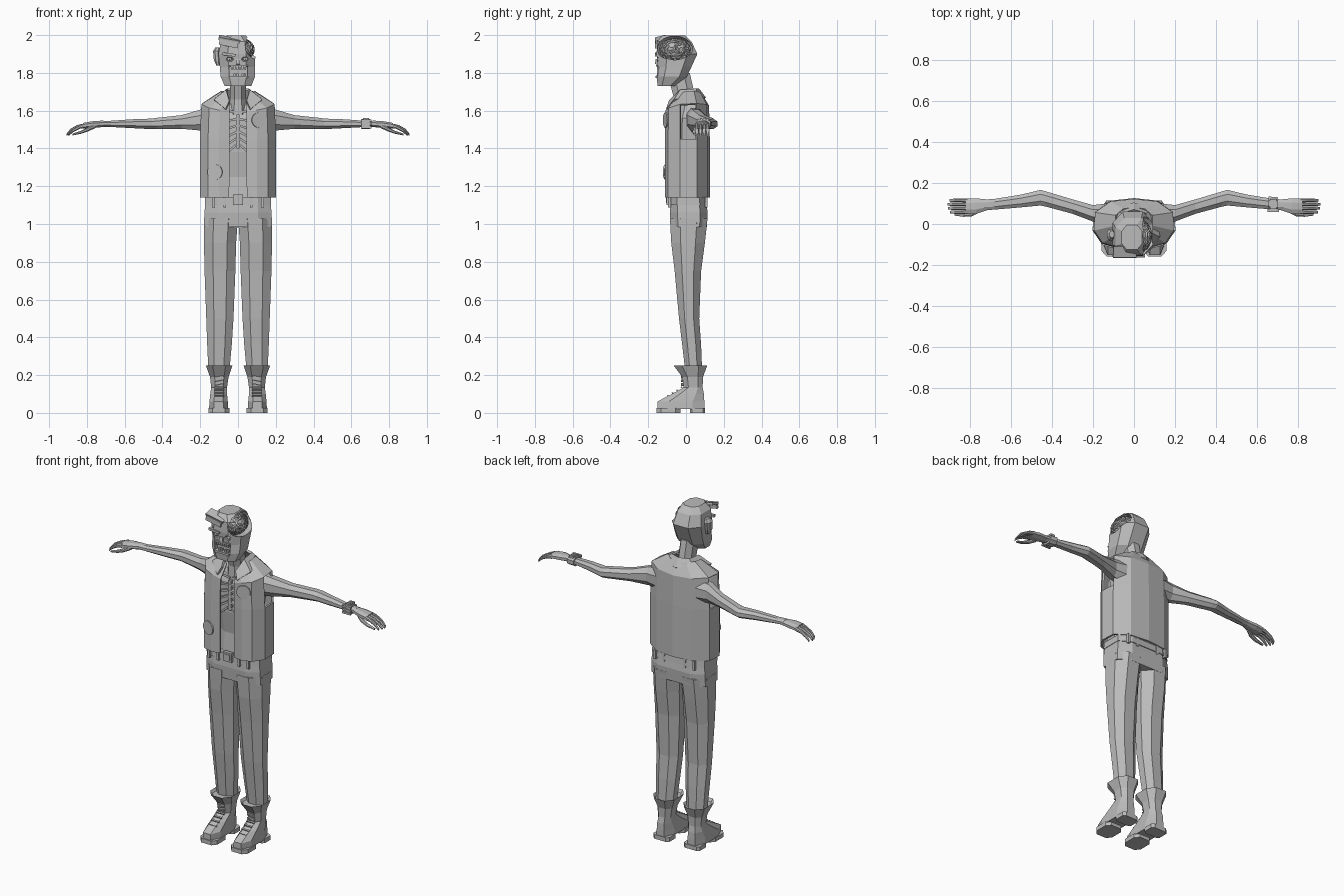
import bpy, bmesh, math, random
from mathutils import Vector

random.seed(4)
if "Cube" in bpy.data.objects:
    bpy.data.objects.remove(bpy.data.objects["Cube"])

grey = bpy.data.materials.new("plain_grey")
grey.use_nodes = True
grey.diffuse_color = (0.5, 0.5, 0.5, 1)
grey.node_tree.nodes["Principled BSDF"].inputs["Base Color"].default_value = (0.5, 0.5, 0.5, 1)


def finish(name, bm):
    bmesh.ops.recalc_face_normals(bm, faces=bm.faces)
    me = bpy.data.meshes.new(name)
    bm.to_mesh(me)
    bm.free()
    me.materials.append(grey)
    ob = bpy.data.objects.new(name, me)
    bpy.context.collection.objects.link(ob)
    return ob


def strip(name, rows, closed=False, skip=()):
    """Skin between rows of points; closed rows are capped."""
    bm = bmesh.new()
    grid = [[bm.verts.new(p) for p in row] for row in rows]
    n = len(rows[0])
    for r, (a, b) in enumerate(zip(grid, grid[1:])):
        for i in range(n if closed else n - 1):
            if (r, i) not in skip:
                j = (i + 1) % n
                bm.faces.new((a[i], a[j], b[j], b[i]))
    if closed:
        bm.faces.new(grid[0])
        bm.faces.new(grid[-1])
    return finish(name, bm)


def octagon(a0, a1, b0, b1, c):
    u, v = (a1 - a0) * c, (b1 - b0) * c
    return [(a0 + u, b0), (a1 - u, b0), (a1, b0 + v), (a1, b1 - v),
            (a1 - u, b1), (a0 + u, b1), (a0, b1 - v), (a0, b0 + v)]


def column(name, rows, s=1, c=0.28):
    """Rows of z, x range, y range."""
    return strip(name, [[(s * x, y, z) for x, y in octagon(*r, c)] for z, *r in rows], True)


def limb(name, rows, s=1, c=0.28):
    """Rows of x, y centre, z centre, y radius, z radius."""
    return strip(name, [[(s * x, a, b) for a, b in octagon(y - ry, y + ry, z - rz, z + rz, c)]
                        for x, y, z, ry, rz in rows], True)


def box(name, centre, size, rot=(0, 0, 0)):
    bm = bmesh.new()
    bmesh.ops.create_cube(bm, size=1)
    bmesh.ops.scale(bm, vec=size, verts=bm.verts)
    ob = finish(name, bm)
    ob.location, ob.rotation_euler = centre, rot
    return ob


def ball(name, centre, size, u=14, v=9):
    bm = bmesh.new()
    bmesh.ops.create_uvsphere(bm, u_segments=u, v_segments=v, radius=1)
    bmesh.ops.scale(bm, vec=size, verts=bm.verts)
    ob = finish(name, bm)
    ob.location = centre
    return ob


def cut(ob, tool):
    mod = ob.modifiers.new("cut", "BOOLEAN")
    mod.operation, mod.object, mod.solver = "DIFFERENCE", tool, "EXACT"
    bpy.context.view_layer.objects.active = ob
    bpy.ops.object.modifier_apply(modifier="cut")
    bpy.data.objects.remove(tool)


def cloth(ob, thick):
    m = ob.modifiers.new("mirror", "MIRROR")
    m.use_clip = True
    ob.modifiers.new("thickness", "SOLIDIFY").thickness = thick
    ob.modifiers["thickness"].offset = 0


# Trousers
column("trouser_hips", [(1.13, -.17, .17, -.08, .105), (1.06, -.178, .178, -.085, .115),
                        (.985, -.18, .18, -.08, .11)], c=.2)
for side, s in (("left", 1), ("right", -1)):
    column(side + "_trouser_leg", [
        (1.03, 0, .18, -.085, .114), (.9, .01, .18, -.078, .1), (.75, .014, .177, -.06, .08),
        (.5, .024, .168, -.037, .07), (.36, .033, .163, -.02, .08), (.23, .045, .157, -.005, .085)], s)

    # Boots with sole and laces
    column(side + "_boot", [
        (.02, .052, .153, -.152, .097), (.06, .054, .151, -.152, .097), (.1, .058, .147, -.075, .095),
        (.135, .058, .142, -.012, .088), (.19, .05, .148, -.02, .09), (.25, .03, .17, -.065, .112),
        (.235, .04, .16, -.05, .1)], s, .25)
    column(side + "_boot_toe_sole", [(0, .046, .157, -.157, -.03), (.025, .046, .157, -.157, -.03)], s, .2)
    column(side + "_boot_heel", [(0, .048, .155, .02, .101), (.025, .048, .155, .02, .101)], s, .15)
    for i in range(4):
        box(side + "_boot_lace", (s * .1, -.095 + i * .024, .09 + i * .015), (.05, .008, .008), (.5, 0, 0))
    for z in (.15, .17, .19):
        box(side + "_boot_strap", (s * .1, -.02, z), (.045, .012, .006), (0, s * .2, 0))

    # Arms and hands
    limb(side + "_arm", [
        (.13, .05, .55 + 1, .05, .065), (.2, .052, 1.55, .04, .055), (.3, .085, 1.54, .035, .036),
        (.43, .122, 1.532, .037, .03), (.455, .128, 1.53, .038, .028), (.55, .112, 1.531, .031, .024),
        (.68, .096, 1.53, .026, .016), (.73, .093, 1.531, .026, .016)], s)
    limb(side + "_hand", [
        (.71, .094, 1.53, .025, .016), (.77, .087, 1.526, .038, .018), (.82, .086, 1.52, .038, .015)], s)
    for i in range(4):
        y, tip = .115 - i * .019, .01 * abs(i - 1.3)
        limb(side + "_finger", [(.81, y, 1.521, .0095, .012), (.855 - tip, y, 1.514, .009, .01),
                                (.89 - tip, y, 1.495, .0085, .009), (.912 - tip, y, 1.472, .006, .005)], s)
    limb(side + "_thumb", [(.755, .07, 1.52, .015, .012), (.79, .05, 1.503, .013, .011),
                           (.83, .046, 1.486, .011, .008), (.875, .048, 1.474, .007, .005)], s)

    # Ribs and collar bone
    for i in range(5):
        box(side + "_rib", (s * .034, -.072, 1.55 - i * .038), (.06, .02, .011), (0, s * (.2 + i * .13), 0))
    box(side + "_collar_bone", (s * .05, -.06, 1.6), (.09, .02, .014), (0, -s * .25, 0))

    # Belt loops
    for x in (.07, .13):
        box(side + "_belt_loop", (s * x, -.087, 1.115), (.014, .014, .055))
        box(side + "_belt_loop", (s * x, .108, 1.115), (.014, .014, .055))

# Torso, neck, belt
column("torso", [(1.1, -.13, .13, -.065, .09), (1.25, -.12, .12, -.05, .08), (1.38, -.14, .14, -.066, .09),
                 (1.56, -.16, .16, -.066, .1), (1.63, -.1, .1, -.04, .085), (1.66, -.05, .05, -.04, .07)])
column("neck", [(1.58, -.05, .05, -.065, .07), (1.66, -.042, .042, -.062, .052), (1.8, -.042, .042, -.1, .02)])
box("breast_bone", (0, -.07, 1.49), (.018, .02, .18))
column("belt", [(1.1, -.176, .176, -.088, .114), (1.14, -.174, .174, -.086, .11)], c=.2)
box("belt_buckle", (0, -.092, 1.128), (.055, .02, .055))
box("buckle_plate", (0, -.103, 1.128), (.034, .006, .034))

# Open vest with arm holes
plan = [(.047, -.1), (.1, -.106), (.155, -.09), (.196, -.03), (.192, .055), (.115, .108), (0, .12)]
shoulder = [1.585, 1.6, 1.612, 1.63, 1.635, 1.63, 1.625]
rows = [[(x, y, z) for x, y in plan] for z in (1.14, 1.45)]
rows.append([(x * .97, y * .97, z) for (x, y), z in zip(plan, shoulder)])
rows.append([(max(x * .45, .045) if x else 0, y * .55 + .01, z + .065) for (x, y), z in zip(plan, shoulder)])
cloth(strip("vest", rows, skip=[(1, 3)]), .012)
outer = [(.065, -.1, 1.605), (.125, -.06, 1.655), (.1, .06, 1.67), (0, .1, 1.665)]
inner = [(.045, -.085, 1.65), (.06, -.03, 1.705), (.055, .05, 1.712), (0, .065, 1.712)]
cloth(strip("vest_collar", [outer, inner]), .014)

# Round vest patches
for x, y, z, turn in ((-.122, -.107, 1.275, -.28), (.112, -.107, 1.55, .28)):
    bm = bmesh.new()
    bmesh.ops.create_cone(bm, cap_ends=True, segments=14, radius1=.041, radius2=.041, depth=.009)
    patch = finish("vest_patch", bm)
    patch.location, patch.rotation_euler = (x, y, z), (math.pi / 2, 0, turn)

# Studded wrist band on the left arm
limb("wrist_band", [(.655, .1, 1.53, .034, .026), (.7, .096, 1.53, .034, .026)])
for z in (1.512, 1.53, 1.548):
    box("wrist_stud", (.678, .065, z), (.056, .014, .012))
for y in (.08, .098, .116):
    box("wrist_stud", (.678, y, 1.556), (.03, .012, .012))

# Head with open skull and mouth
head = column("head", [
    (1.73, -.07, .07, -.15, -.06), (1.78, -.092, .09, -.156, .005), (1.83, -.096, .09, -.15, .028),
    (1.9, -.104, .092, -.156, .06), (1.965, -.09, .078, -.152, .03), (1.998, -.06, .04, -.125, -.005)], c=.25)
cut(head, ball("skull_cutter", (.06, -.06, 1.93), (.085, .098, .066)))
cut(head, box("mouth_cutter", (.003, -.155, 1.808), (.095, .05, .048)))
for x in (-.045, .04):
    cut(head, ball("eye_cutter", (x, -.158, 1.872), (.024, .02, .014), 8, 6))
    ball("eye", (x, -.143, 1.872), (.014, .012, .011), 8, 6)
for i in range(6):
    x = -.031 + i * .0135
    box("upper_tooth", (x, -.147, 1.825), (.011, .012, .016))
    if i % 3:
        box("lower_tooth", (x, -.147, 1.791), (.011, .012, .014))
box("lower_lip", (.003, -.156, 1.778), (.1, .012, .012))
box("upper_lip", (.003, -.154, 1.838), (.1, .012, .01))
box("nose", (0, -.155, 1.858), (.022, .016, .026), (-.2, 0, 0))
box("brow", (-.047, -.156, 1.897), (.07, .016, .014), (0, .12, 0))

# Torn scalp flap and ear
box("scalp_flap", (-.045, -.135, 1.978), (.115, .055, .014), (.25, .18, 0))
box("scalp_flap_edge", (-.05, -.158, 1.955), (.1, .014, .03), (0, .2, 0))
column("ear", [(1.84, -.115, -.095, -.075, -.045), (1.87, -.128, -.095, -.08, -.035),
               (1.915, -.132, -.095, -.08, -.025), (1.935, -.12, -.095, -.065, -.035)])

# Brain with winding folds
centre, radius = Vector((.025, -.058, 1.922)), Vector((.058, .078, .055))
ball("brain", centre, radius)
curve = bpy.data.curves.new("brain_folds", "CURVE")
curve.dimensions, curve.bevel_depth, curve.bevel_resolution = "3D", .006, 0
curve.materials.append(grey)
for band in range(6):
    tilt = .25 + band * .26
    spline = curve.splines.new("POLY")
    count = 16 + band * 4
    spline.points.add(count - 1)
    spline.use_cyclic_u = True
    for i, p in enumerate(spline.points):
        a = i * math.tau / count
        t = tilt + random.choice((-.16, .16))
        d = Vector((math.cos(t), math.sin(t) * math.cos(a), math.sin(t) * math.sin(a)))
        p.co = (*(centre + radius * d), 1)
bpy.context.collection.objects.link(bpy.data.objects.new("brain_folds", curve))
